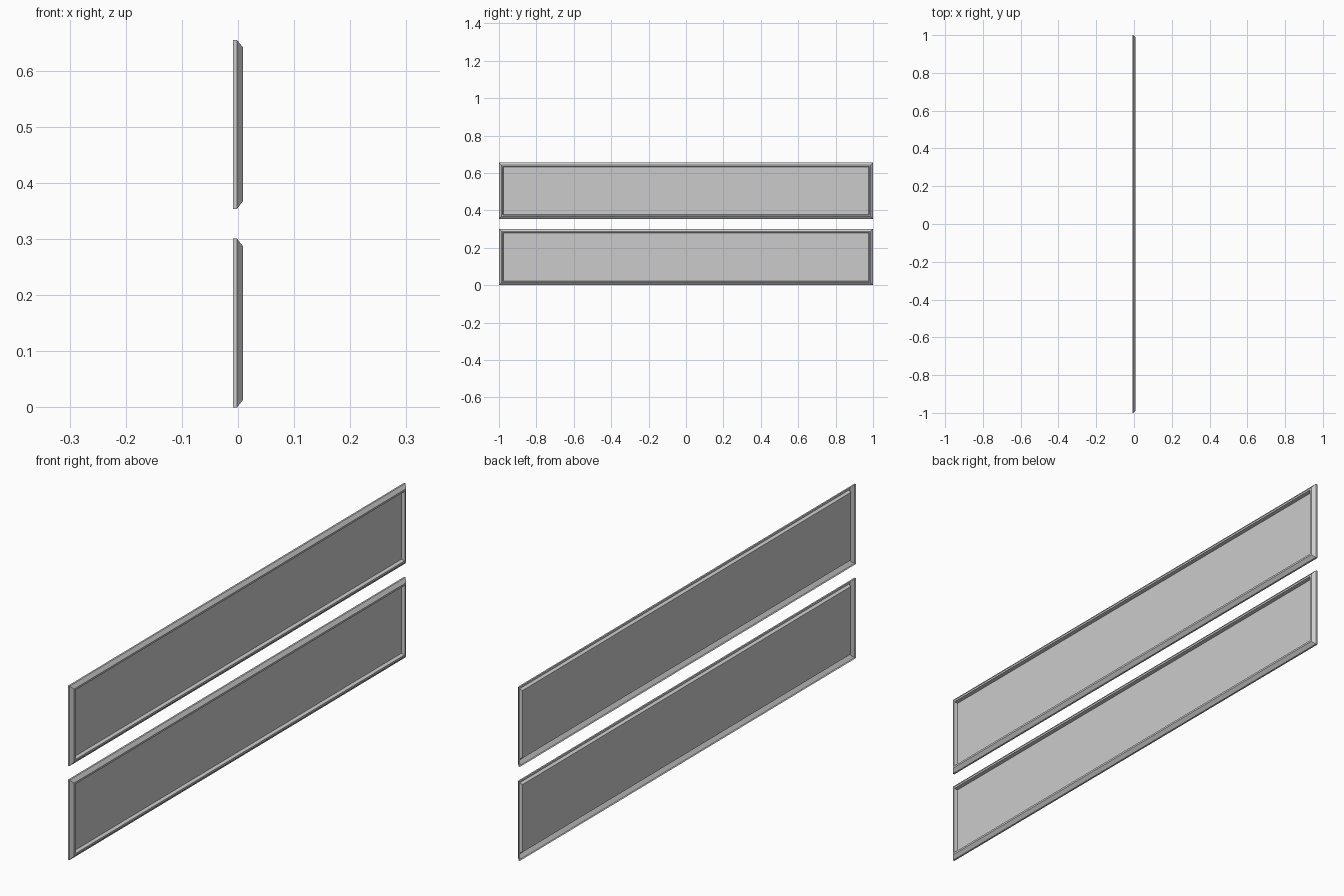
import bpy, bmesh

if "Cube" in bpy.data.objects:
    bpy.data.objects.remove(bpy.data.objects["Cube"])

# Moulding profile: (inset from outer edge, depth x); the back is open
PROFILE = [(0, -0.0085), (0, -0.002), (0.013, 0.0085), (0.020, 0.0085), (0.023, -0.004)]


def finish(name, bm):
    mesh = bpy.data.meshes.new(name)
    bm.to_mesh(mesh)
    bm.free()
    obj = bpy.data.objects.new(name, mesh)
    bpy.context.collection.objects.link(obj)
    return obj


def ring(bm, x, half_y, z0, z1):
    corners = [(-half_y, z0), (half_y, z0), (half_y, z1), (-half_y, z1)]
    return [bm.verts.new((x, y, z)) for y, z in corners]


def wall_panel(name, z0, z1):
    # Mitred frame moulding stepping down to a recessed flat panel
    bm = bmesh.new()
    rings = [ring(bm, x, 1 - i, z0 + i, z1 - i) for i, x in PROFILE]
    for a, b in zip(rings, rings[1:]):
        for k in range(4):
            n = (k + 1) % 4
            bm.faces.new((a[k], a[n], b[n], b[k]))
    bm.faces.new(rings[-1])
    return finish(name, bm)


def field(name, z0, z1):
    # Thin rectangular field lying on the front of the recessed panel
    bm = bmesh.new()
    bm.faces.new(ring(bm, -0.003, 0.923, z0, z1))
    return finish(name, bm)


wall_panel("lower_panel", 0.0, 0.301)
field("lower_field", 0.091, 0.24)
wall_panel("upper_panel", 0.354, 0.655)
field("upper_field", 0.434, 0.579)
